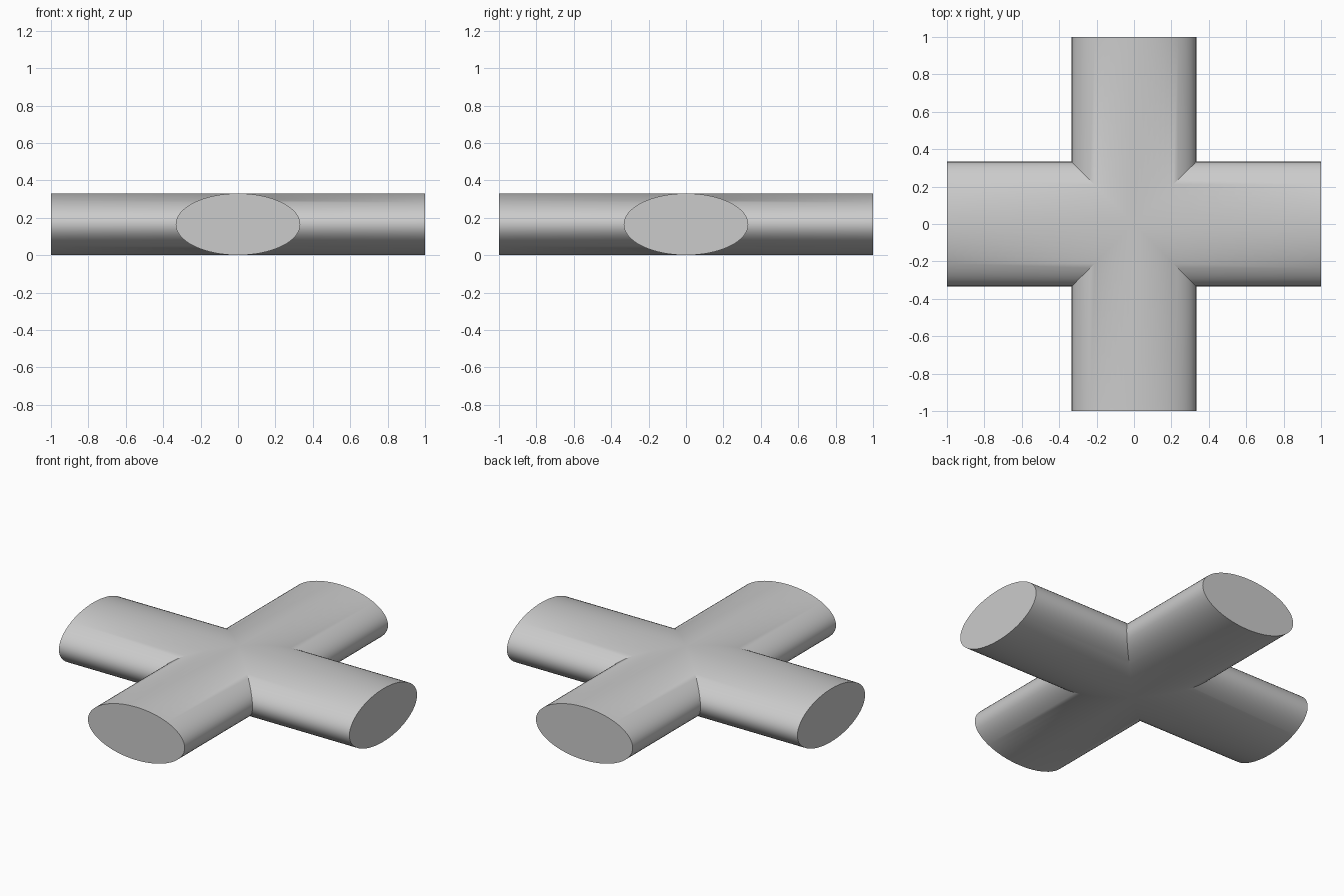
import bpy, bmesh, math

if "Cube" in bpy.data.objects:
    bpy.data.objects.remove(bpy.data.objects["Cube"])

HALF_WIDTH, HALF_HEIGHT, REACH, SIDES = 0.333, 0.165, 1.0, 64

bm = bmesh.new()

# Elliptical cross-section shared by all arms
profile = [(HALF_WIDTH * math.cos(2 * math.pi * i / SIDES),
            HALF_HEIGHT * (1 + math.sin(2 * math.pi * i / SIDES)))
           for i in range(SIDES)]


def add_arm(turn):
    """One arm from its flat end cap to the mitred centre joint."""
    c, s = round(math.cos(turn)), round(math.sin(turn))

    def place(x, y, z):
        return bm.verts.new((c * x - s * y, s * x + c * y, z))

    outer = [place(REACH, u, z) for u, z in profile]
    inner = [place(abs(u), u, z) for u, z in profile]
    bm.faces.new(outer)
    for i in range(SIDES):
        j = (i + 1) % SIDES
        bm.faces.new((outer[j], outer[i], inner[i], inner[j]))


# Four arms, welded along the diagonal mitres
for quarter in range(4):
    add_arm(quarter * math.pi / 2)
bmesh.ops.remove_doubles(bm, verts=bm.verts, dist=1e-5)
bmesh.ops.recalc_face_normals(bm, faces=bm.faces)

mesh = bpy.data.meshes.new("crossed_tubes")
bm.to_mesh(mesh)
bm.free()
cross = bpy.data.objects.new("crossed_tubes", mesh)
bpy.context.collection.objects.link(cross)

# Smooth tubes with crisp caps and joints
bpy.context.view_layer.objects.active = cross
cross.select_set(True)
bpy.ops.object.shade_smooth_by_angle(angle=math.radians(30))
